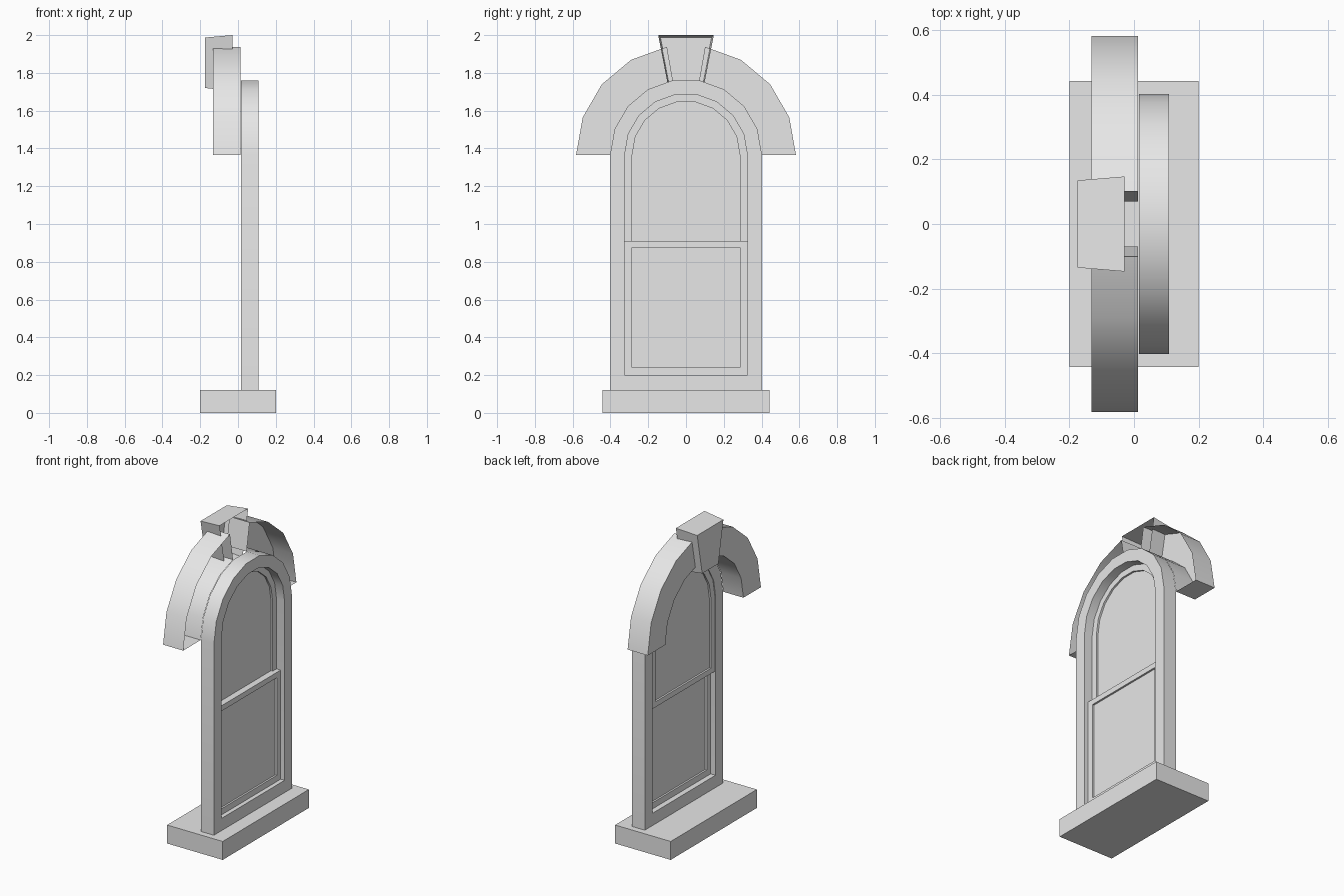
import bpy, bmesh
from math import sin, cos, radians

if "Cube" in bpy.data.objects:
    bpy.data.objects.remove(bpy.data.objects["Cube"], do_unlink=True)

# Single stone material
grey = bpy.data.materials.new("light_grey")
grey.use_nodes = True
colour = (0.8, 0.8, 0.8, 1)
grey.diffuse_color = colour
grey.node_tree.nodes["Principled BSDF"].inputs["Base Color"].default_value = colour

SPRING = 1.365   # height where the arches begin


def finish(name, bm):
    bmesh.ops.recalc_face_normals(bm, faces=bm.faces[:])
    mesh = bpy.data.meshes.new(name)
    bm.to_mesh(mesh)
    bm.free()
    ob = bpy.data.objects.new(name, mesh)
    bpy.context.collection.objects.link(ob)
    mesh.materials.append(grey)
    bpy.ops.object.select_all(action='DESELECT')
    ob.select_set(True)
    bpy.context.view_layer.objects.active = ob
    bpy.ops.object.shade_smooth_by_angle(angle=radians(30))
    return ob


def arc(r, start=180, stop=0):
    return [(r * cos(radians(a)), SPRING + r * sin(radians(a)))
            for a in range(start, stop - 1, -20)]


def arch(r, bottom):
    return [(-r, bottom)] + arc(r) + [(r, bottom)]


def rect(w, bottom, top):
    return [(-w, bottom), (-w, top), (w, top), (w, bottom)]


def loop(bm, points, x):
    return [bm.verts.new((x, y, z)) for y, z in points]


def bridge(bm, a, b, closed=True):
    n = len(a)
    for i in range(n if closed else n - 1):
        j = (i + 1) % n
        bm.faces.new((a[i], a[j], b[j], b[i]))


def ring(name, outer, inner, x0, x1):
    """Frame with an opening, extruded along x."""
    bm = bmesh.new()
    loops = [loop(bm, outer, x0), loop(bm, outer, x1),
             loop(bm, inner, x1), loop(bm, inner, x0)]
    for i in range(4):
        bridge(bm, loops[i], loops[(i + 1) % 4])
    return finish(name, bm)


def slab(name, outline, x0, x1):
    """Solid outline extruded along x."""
    bm = bmesh.new()
    a, b = loop(bm, outline, x0), loop(bm, outline, x1)
    bridge(bm, a, b)
    bm.faces.new(a)
    bm.faces.new(b)
    return finish(name, bm)


# Sill and arched frame
slab("sill", rect(0.443, 0, 0.12), -0.2, 0.2)
ring("window_frame", arch(0.402, 0.12), arch(0.325, 0.2), 0.015, 0.108)

# Sashes and panes
ring("upper_sash", arch(0.325, 0.875), arch(0.285, 0.91), 0.02, 0.05)
slab("upper_pane", arch(0.285, 0.91), 0.032, 0.038)
ring("lower_sash", rect(0.325, 0.2, 0.91), rect(0.285, 0.24, 0.875), 0.05, 0.08)
slab("lower_pane", rect(0.285, 0.24, 0.875), 0.062, 0.068)

# Hood moulding: open-backed half arch, mirrored across the keystone gap
bm = bmesh.new()
inner, outer = arc(0.402, 180, 100), arc(0.582, 180, 100)
loops = [loop(bm, inner, 0.013), loop(bm, inner, -0.132),
         loop(bm, outer, -0.132), loop(bm, outer, 0.013)]
for i in range(3):
    bridge(bm, loops[i], loops[i + 1], closed=False)
for end in (0, -1):
    bm.faces.new([l[end] for l in loops])
hood = finish("hood_moulding", bm)
mirror = hood.modifiers.new("mirror", 'MIRROR')
mirror.use_axis = (False, True, False)

# Keystone: tapered shell, open at the back
bm = bmesh.new()
front = loop(bm, [(-0.083, 1.72), (-0.135, 1.987), (0.135, 1.987), (0.083, 1.72)], -0.175)
back = loop(bm, [(-0.09, 1.705), (-0.147, 2.0), (0.147, 2.0), (0.09, 1.705)], -0.03)
bridge(bm, front, back)
bm.faces.new(front)
finish("keystone", bm)
